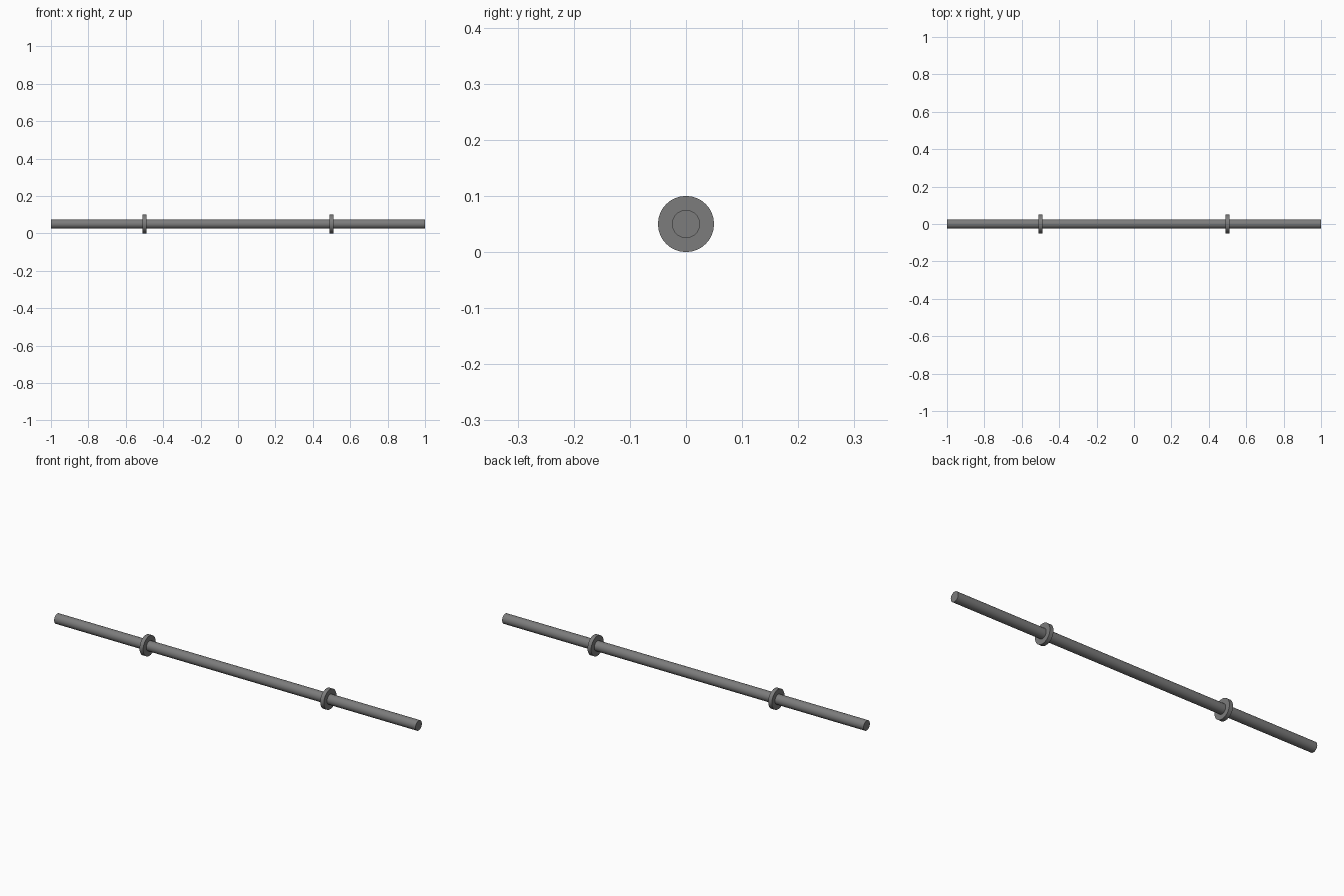
import bpy, math

if "Cube" in bpy.data.objects:
    bpy.data.objects.remove(bpy.data.objects["Cube"])

AXIS_Z = 0.05

# Dark grey metal
steel = bpy.data.materials.new("dark_steel")
steel.diffuse_color = (0.2, 0.2, 0.2, 1)
steel.use_nodes = True
steel.node_tree.nodes["Principled BSDF"].inputs["Base Color"].default_value = steel.diffuse_color


def rod(name, radius, length, x):
    """Cylinder lying along x."""
    bpy.ops.mesh.primitive_cylinder_add(
        vertices=32, radius=radius, depth=length,
        location=(x, 0, AXIS_Z), rotation=(0, math.pi / 2, 0))
    ob = bpy.context.object
    ob.name = name
    ob.data.materials.append(steel)
    bpy.ops.object.shade_smooth_by_angle(angle=math.radians(30))
    return ob


# Long bar
rod("bar", 0.025, 2.0, 0)

# Pair of stop collars
for side, x in (("left", -0.5), ("right", 0.5)):
    rod("collar_" + side, 0.05, 0.02, x)
